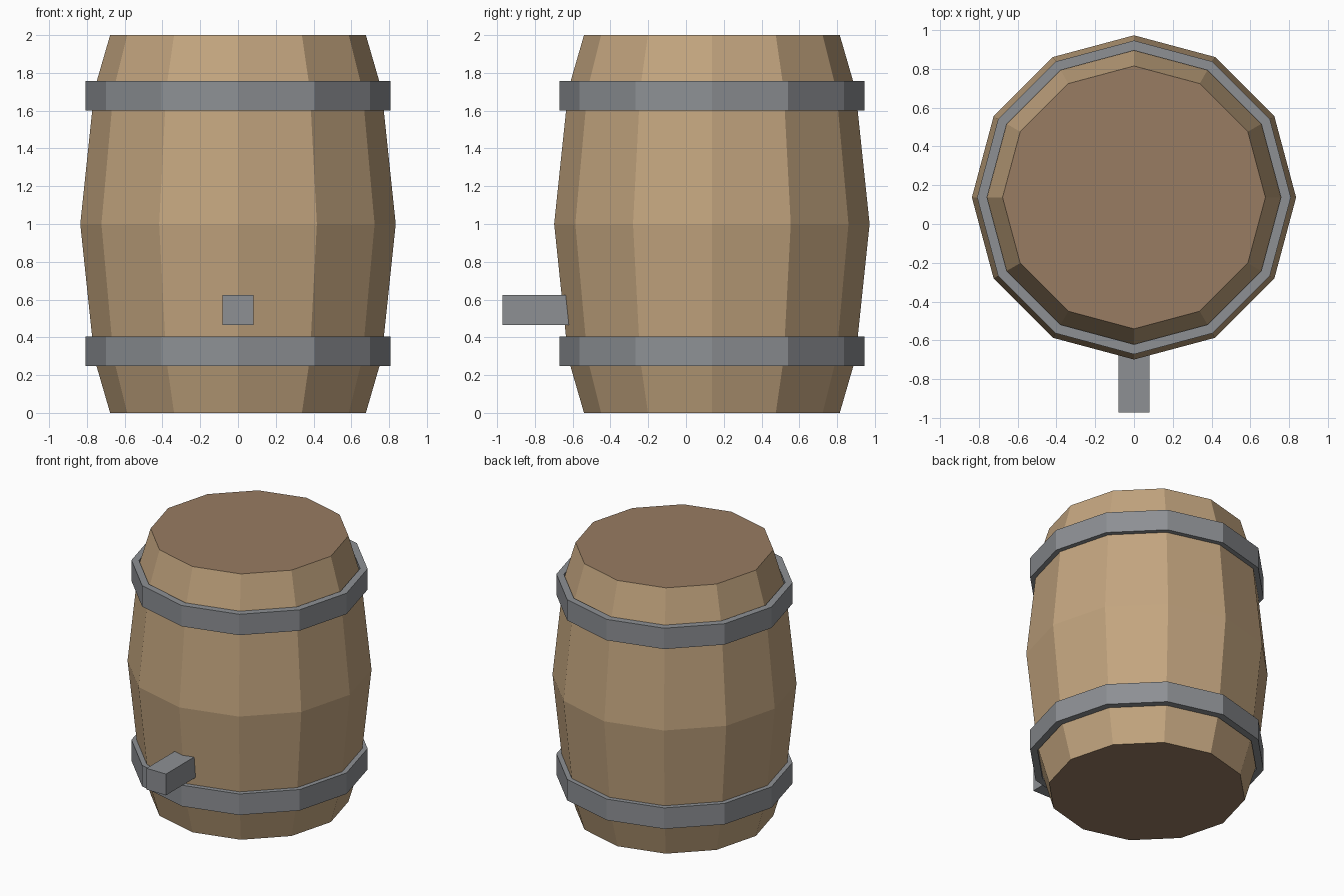
import bpy, bmesh, math

if "Cube" in bpy.data.objects:
    bpy.data.objects.remove(bpy.data.objects["Cube"])

SIDES = 12
CENTRE_Y = 0.137


def material(name, hex_code):
    def linear(c):
        return c / 12.92 if c <= 0.04045 else ((c + 0.055) / 1.055) ** 2.4
    rgb = [linear(int(hex_code[i:i + 2], 16) / 255) for i in (0, 2, 4)]
    mat = bpy.data.materials.new(name)
    mat.diffuse_color = (*rgb, 1)
    mat.use_nodes = True
    mat.node_tree.nodes["Principled BSDF"].inputs["Base Color"].default_value = mat.diffuse_color
    return mat


wood = material("stave wood", "C3A57F")
lid_wood = material("lid wood", "987C62")
iron = material("iron grey", "8D9094")


def finish(name, bm, *mats):
    bmesh.ops.recalc_face_normals(bm, faces=bm.faces[:])
    mesh = bpy.data.meshes.new(name)
    bm.to_mesh(mesh)
    bm.free()
    for mat in mats:
        mesh.materials.append(mat)
    obj = bpy.data.objects.new(name, mesh)
    bpy.context.collection.objects.link(obj)
    return obj


def lathe(profile, closed):
    """Spin (radius, z) points into a faceted solid; open profiles get end caps."""
    bm = bmesh.new()
    rings = []
    for r, z in profile:
        angles = [2 * math.pi * i / SIDES for i in range(SIDES)]
        rings.append([bm.verts.new((r * math.cos(a), CENTRE_Y + r * math.sin(a), z))
                      for a in angles])
    pairs = list(zip(rings, rings[1:]))
    if closed:
        pairs.append((rings[-1], rings[0]))
    for low, high in pairs:
        for i in range(SIDES):
            j = (i + 1) % SIDES
            bm.faces.new((low[i], low[j], high[j], high[i]))
    if not closed:
        for ring, index in ((rings[0], 1), (rings[-1], 1)):
            bm.faces.new(ring).material_index = index
    return bm


# Bulging barrel body with darker end lids
body = [(0.677, 0), (0.760, 0.286), (0.835, 1), (0.760, 1.714), (0.677, 2)]
finish("barrel_body", lathe(body, False), wood, lid_wood)

# Two iron hoops
for name, z0, z1 in (("lower_hoop", 0.247, 0.405), ("upper_hoop", 1.6, 1.757)):
    hoop = [(0.757, z0), (0.808, z0), (0.808, z1), (0.757, z1)]
    finish(name, lathe(hoop, True), iron)

# Square spigot, its inner end sunk into the front staves
bm = bmesh.new()
bmesh.ops.create_cube(bm, size=1)
for v in bm.verts:
    v.co.x *= 0.162
    v.co.y = -0.972 if v.co.y < 0 else -0.58
    v.co.z = 0.545 + v.co.z * 0.16
finish("spigot", bm, iron)
